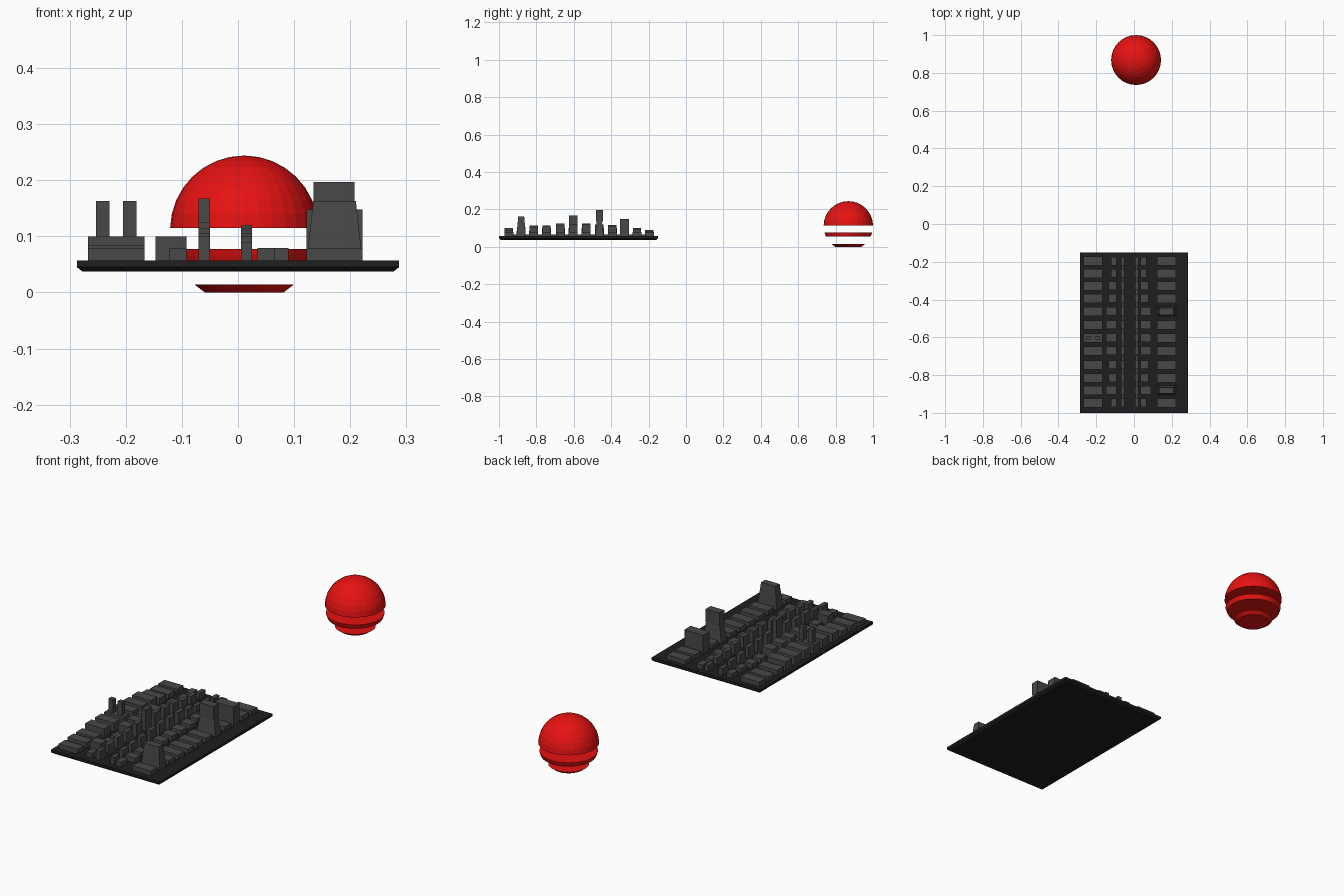
import bpy, bmesh, math

if "Cube" in bpy.data.objects:
    bpy.data.objects.remove(bpy.data.objects["Cube"])


def material(name, rgb):
    m = bpy.data.materials.new(name)
    m.diffuse_color = (*rgb, 1)
    m.use_nodes = True
    m.node_tree.nodes["Principled BSDF"].inputs["Base Color"].default_value = m.diffuse_color
    return m


DARK = material("base_black", (0.013, 0.013, 0.013))
GREY = material("building_grey", (0.065, 0.065, 0.065))
RED = material("sun_red", (0.8, 0.006, 0.006))


def finish(bm, name, mat):
    bmesh.ops.recalc_face_normals(bm, faces=bm.faces)
    me = bpy.data.meshes.new(name)
    bm.to_mesh(me)
    bm.free()
    me.materials.append(mat)
    ob = bpy.data.objects.new(name, me)
    bpy.context.collection.objects.link(ob)
    return ob


def block(bm, x0, x1, y, depth, z0, z1, tx=0.0, ty=0.0):
    """Box whose top is pulled in by tx and ty on each side."""
    rings = []
    for z, ix, iy in ((z0, 0, 0), (z1, tx, ty)):
        a, b, c, d = x0 + ix, x1 - ix, y - depth / 2 + iy, y + depth / 2 - iy
        rings.append([bm.verts.new(p) for p in
                      ((a, c, z), (b, c, z), (b, d, z), (a, d, z))])
    lo, hi = rings
    bm.faces.new(lo[::-1])
    bm.faces.new(hi)
    for i in range(4):
        j = (i + 1) % 4
        bm.faces.new((lo[i], lo[j], hi[j], hi[i]))


# Base plate with a bevelled underside
bm = bmesh.new()
block(bm, -0.287, 0.287, -0.575, 0.85, 0.045, 0.057)
block(bm, -0.277, 0.277, -0.575, 0.83, 0.037, 0.045, -0.01, -0.01)
finish(bm, "base_plate", DARK)

# City blocks: twelve rows, listed from the back to the front
G = 0.055
rows = [-0.196, -0.262, -0.328, -0.394, -0.463, -0.534,
        -0.603, -0.672, -0.746, -0.815, -0.881, -0.947]
left_h = [.079, .079, .085, .1, .1, .1, .1, .1, .1, .085, .085, .079]
inner_w = [.03, .03, .042, .042, .055, .055, .055, .055, .042, .042, .055, .03]
tower_h = [.09, .1, .105, .117, .12, .125, .167, .125, .115, .115, .105, .1]
slim_h = [.085, .095, .1, .11, .12, .12, .12, .115, .11, .105, .1, .09]

outer, inner, slim, link = (bmesh.new() for _ in range(4))
for i, y in enumerate(rows):
    block(outer, -0.267, -0.167, y, 0.048, G, left_h[i])
    if i not in (4, 10):
        block(outer, 0.122, 0.222, y, 0.048, G, 0.079)
    w = inner_w[i]
    block(inner, -0.092 - w, -0.092, y, 0.045, G, 0.1 if w > .05 else 0.079)
    block(inner, 0.035, 0.035 + w, y, 0.045, G, 0.079)
    for x, h in ((-0.06, tower_h[i]), (0.015, slim_h[i])):
        block(slim, x - 0.01, x + 0.01, y, 0.045, G, h)
        if i < 11:
            ym = (y + rows[i + 1]) / 2
            block(link, x - 0.007, x + 0.007, ym, 0.026, G, 0.066)
finish(outer, "outer_blocks", GREY)
finish(inner, "inner_blocks", GREY)
finish(slim, "slim_towers", GREY)
finish(link, "low_links", GREY)

# Twin towers on the left block
bm = bmesh.new()
for x in (-0.241, -0.193):
    block(bm, x - 0.012, x + 0.012, rows[6], 0.022, 0.1, 0.163)
finish(bm, "twin_towers", GREY)

# Landmarks on the right: upper block, waisted tower, tapered tower
bm = bmesh.new()
block(bm, 0.122, 0.222, rows[2], 0.048, 0.079, 0.148)
finish(bm, "tall_block", GREY)
bm = bmesh.new()
block(bm, 0.122, 0.222, rows[4], 0.048, G, 0.135, 0.0135, 0.01)
block(bm, 0.135, 0.208, rows[4], 0.038, 0.135, 0.197)
finish(bm, "waisted_tower", GREY)
bm = bmesh.new()
block(bm, 0.122, 0.222, rows[10], 0.05, G, 0.163, 0.012, 0.009)
finish(bm, "tapered_tower", GREY)

# Sun: horizontal slices of one sphere
R, CX, CY, CZ = 0.132, 0.011, 0.868, 0.112
N = 32


def sun_slice(name, z0, z1, steps):
    a0 = math.asin(max(-1, (z0 - CZ) / R))
    a1 = math.asin(min(1, (z1 - CZ) / R))
    bm = bmesh.new()
    prev = None
    for k in range(steps + 1):
        a = a0 + (a1 - a0) * k / steps
        r, z = R * math.cos(a), CZ + R * math.sin(a)
        if r < 1e-4:
            tip = bm.verts.new((CX, CY, z))
            for i in range(N):
                bm.faces.new((prev[i], prev[(i + 1) % N], tip))
            prev = None
            break
        ring = [bm.verts.new((CX + r * math.cos(math.tau * i / N),
                              CY + r * math.sin(math.tau * i / N), z))
                for i in range(N)]
        if prev:
            for i in range(N):
                j = (i + 1) % N
                bm.faces.new((prev[i], prev[j], ring[j], ring[i]))
        else:
            bm.faces.new(ring[::-1])
        prev = ring
    if prev:
        bm.faces.new(prev)
    finish(bm, name, RED)


sun_slice("sun_dome", 0.115, CZ + R, 8)
sun_slice("sun_band", 0.055, 0.077, 2)
sun_slice("sun_bottom", 0.0, 0.014, 1)
